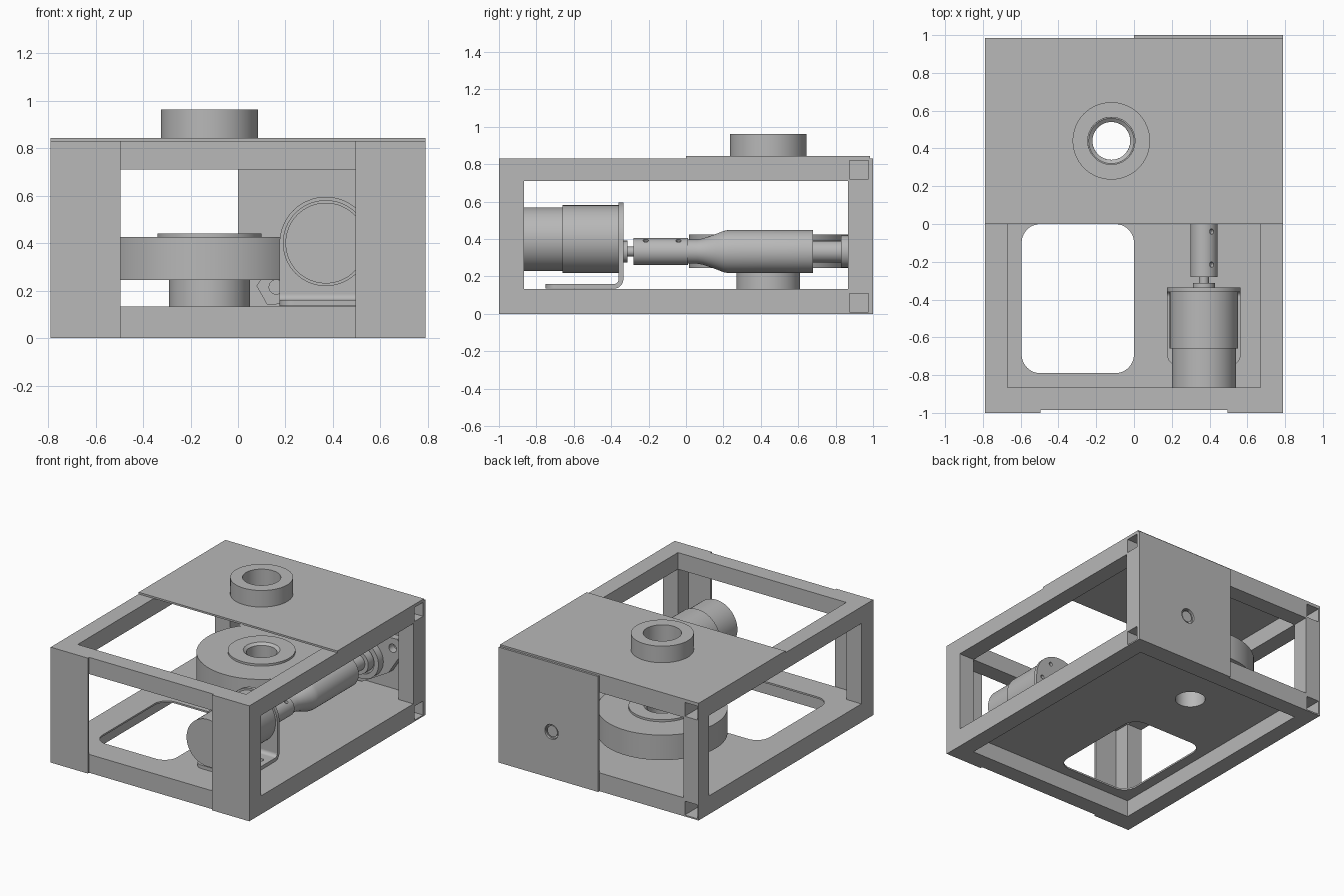
import bpy, bmesh, math
from mathutils import Matrix, Vector

cube = bpy.data.objects.get("Cube")
if cube:
    bpy.data.objects.remove(cube, do_unlink=True)

grey = bpy.data.materials.new("steel_grey")
grey.use_nodes = True
colour = (0.48, 0.48, 0.48, 1)
grey.diffuse_color = colour
grey.node_tree.nodes["Principled BSDF"].inputs["Base Color"].default_value = colour

# Local (u, v, depth) laid out along each world axis
AXES = {
    "X": Matrix(((0, 0, 1, 0), (1, 0, 0, 0), (0, 1, 0, 0), (0, 0, 0, 1))),
    "Y": Matrix(((1, 0, 0, 0), (0, 0, 1, 0), (0, 1, 0, 0), (0, 0, 0, 1))),
    "Z": Matrix.Identity(4),
}
made = []


def finish(name, bm, matrix):
    bm.transform(matrix)
    bmesh.ops.remove_doubles(bm, verts=bm.verts, dist=0.0001)
    bmesh.ops.recalc_face_normals(bm, faces=bm.faces)
    mesh = bpy.data.meshes.new(name)
    bm.to_mesh(mesh)
    bm.free()
    mesh.materials.clear()
    mesh.materials.append(grey)
    obj = bpy.data.objects.new(name, mesh)
    bpy.context.collection.objects.link(obj)
    made.append(obj)
    return obj


def prism(name, axis, start, end, *loops):
    """Extrude an outline, with any further loops as holes."""
    curve = bpy.data.curves.new(name, "CURVE")
    curve.dimensions = "2D"
    curve.fill_mode = "BOTH"
    curve.extrude = (end - start) / 2
    for loop in loops:
        spline = curve.splines.new("POLY")
        spline.points.add(len(loop) - 1)
        for point, (u, v) in zip(spline.points, loop):
            point.co = (u, v, 0, 1)
        spline.use_cyclic_u = True
    temp = bpy.data.objects.new("temp", curve)
    bpy.context.collection.objects.link(temp)
    bpy.context.view_layer.update()
    mesh = bpy.data.meshes.new_from_object(temp.evaluated_get(bpy.context.evaluated_depsgraph_get()))
    bm = bmesh.new()
    bm.from_mesh(mesh)
    bpy.data.objects.remove(temp)
    bpy.data.meshes.remove(mesh)
    return finish(name, bm, AXES[axis] @ Matrix.Translation((0, 0, (start + end) / 2)))


def lathe(name, axis, centre, profile, closed=False, steps=64):
    """Spin (radius, depth) points round an axis through centre."""
    bm = bmesh.new()
    verts = [bm.verts.new((r, 0, h)) for r, h in profile]
    edges = [bm.edges.new(pair) for pair in zip(verts, verts[1:])]
    if closed:
        edges.append(bm.edges.new((verts[-1], verts[0])))
    bmesh.ops.spin(bm, geom=verts + edges, cent=(0, 0, 0), axis=(0, 0, 1),
                   angle=math.tau, steps=steps, use_merge=True)
    return finish(name, bm, AXES[axis] @ Matrix.Translation((*centre, 0)))


def ring(name, axis, centre, outer, inner, a, b):
    return lathe(name, axis, centre, [(inner, a), (outer, a), (outer, b), (inner, b)], True)


def rod(name, axis, centre, radius, a, b):
    return lathe(name, axis, centre, [(0, a), (radius, a), (radius, b), (0, b)])


def rect(u0, v0, u1, v1):
    return [(u0, v0), (u1, v0), (u1, v1), (u0, v1)]


def arc(cu, cv, r, a0, a1, n=12):
    angles = [math.radians(a0 + (a1 - a0) * i / n) for i in range(n + 1)]
    return [(cu + r * math.cos(a), cv + r * math.sin(a)) for a in angles]


def circle(cu, cv, r, n=48):
    return arc(cu, cv, r, 0, 360, n)[:-1]


def rounded(u0, v0, u1, v1, r):
    corners = [(u1 - r, v1 - r), (u0 + r, v1 - r), (u0 + r, v0 + r), (u1 - r, v0 + r)]
    return [p for i, (u, v) in enumerate(corners) for p in arc(u, v, r, 90 * i, 90 * i + 90)]


W, D, T, WALL = 0.79, 0.985, 0.12, 0.01
GEAR = (-0.12, 0.44)
WORM = (0.37, 0.333)
MOTOR = (0.37, 0.40)


def tube(name, axis, u, v, start, end):
    prism(name, axis, start, end, rect(u, v, u + T, v + T),
          rect(u + WALL, v + WALL, u + T - WALL, v + T - WALL))


# Frame of hollow square tubes
for level, z in (("lower", 0), ("upper", 0.71)):
    tube(level + "_back_tube", "X", D - T, z, T - W, W)
    tube(level + "_front_tube", "X", -D, z, T - W, W - T)
    tube(level + "_right_tube", "Y", -W, z, -D, D)
    tube(level + "_left_tube", "Y", W - T, z, -D, D - T)
for side, x in (("right", -W), ("left", W - T)):
    for end, y in (("front", -D), ("back", D - T)):
        tube(f"{end}_{side}_post", "Z", x, y, 0.13, 0.71)

# Cover plates
prism("floor_plate", "Z", 0.12, 0.132, rect(-W, -D, W, D),
      rounded(-0.595, -0.79, 0, 0, 0.1), circle(*GEAR, 0.1))
prism("top_plate", "Z", 0.83, 0.843, rect(-W, 0, W, D), circle(*GEAR, 0.125))
prism("back_plate", "Y", D, 1, rect(0, 0, W, 0.83), circle(*WORM, 0.053))
for side, x in (("right", -W), ("left", 0.495)):
    prism(f"front_{side}_plate", "Y", -1, -D, rect(x, 0, x + 0.295, 0.83))

# Gear wheel, its hub and the top collar
ring("top_collar", "Z", GEAR, 0.205, 0.125, 0.843, 0.962)
lathe("gear_wheel", "Z", GEAR, [
    (0.1, 0.13), (0.17, 0.13), (0.17, 0.245), (0.425, 0.245), (0.425, 0.425),
    (0.22, 0.425), (0.22, 0.44), (0.12, 0.44), (0.1, 0.425)], True, 96)

# Worm with its shaft
lathe("worm_shaft", "Y", WORM, [
    (0, 0), (0.065, 0), (0.065, 0.06), (0.07, 0.09), (0.083, 0.13), (0.1, 0.175),
    (0.11, 0.2), (0.115, 0.225), (0.115, 0.68), (0.058, 0.68), (0.058, 0.85),
    (0.04, 0.85), (0.04, 0.99), (0, 0.99)])

# Shaft coupling with set screw sockets
coupling = rod("shaft_coupling", "Y", WORM, 0.072, -0.28, 0.01)
out = Vector((0.57, 0, 0.82)).normalized()
for i, y in enumerate((-0.215, -0.04)):
    cutter = rod(f"socket_cutter_{i}", "Z", (0, 0), 0.014, 0.045, 0.1)
    cutter.matrix_world = (Matrix.Translation((WORM[0], y, WORM[1]))
                           @ out.to_track_quat("Z", "Y").to_matrix().to_4x4())
    cutter.hide_render = True
    cutter.hide_set(True)
    made.remove(cutter)
    cut = coupling.modifiers.new("socket", "BOOLEAN")
    cut.operation = "DIFFERENCE"
    cut.object = cutter

# Flanged bearing on the back plate
turn = math.radians(29.5)


def on_flange(along, across):
    return (WORM[0] + along * math.cos(turn) - across * math.sin(turn),
            WORM[1] + along * math.sin(turn) + across * math.cos(turn))


outline = [(0.31, -0.045), (0.31, 0.045), (0.12, 0.145), (-0.12, 0.145),
           (-0.31, 0.045), (-0.31, -0.045), (-0.12, -0.145), (0.12, -0.145)]
prism("bearing_flange", "Y", 0.93, D, [on_flange(*p) for p in outline],
      circle(*WORM, 0.08), *[circle(*on_flange(s * 0.24, 0), 0.03) for s in (-1, 1)])
ring("bearing_housing", "Y", WORM, 0.135, 0.1, 0.875, D)
ring("bearing_race", "Y", WORM, 0.085, 0.05, 0.83, D)
ring("bearing_seal", "Y", WORM, 0.105, 0.08, 0.895, D)

# Motor with offset output shaft
lathe("motor_body", "Y", MOTOR, [
    (0, -0.87), (0.17, -0.87), (0.17, -0.66), (0.181, -0.66), (0.181, -0.358), (0, -0.358)])
lathe("motor_output_shaft", "Y", WORM, [
    (0, -0.36), (0.058, -0.36), (0.058, -0.312), (0.026, -0.312), (0.026, -0.27), (0, -0.27)])

# Motor bracket: upright, bend and foot
left, right = MOTOR[0] - 0.195, MOTOR[0] + 0.195
holes = [circle(x, z, 0.014, 16) for x, z in circle(*MOTOR, 0.145, 6)]
prism("bracket_upright", "Y", -0.36, -0.335,
      [(left, 0.185), (right, 0.185)] + arc(*MOTOR, 0.195, 0, 180, 32), *holes)
prism("bracket_bend", "X", left, right,
      arc(-0.385, 0.185, 0.05, -90, 0) + arc(-0.385, 0.185, 0.025, 0, -90))
foot = arc(right - 0.06, -0.69, 0.06, 0, -90) + arc(left + 0.06, -0.69, 0.06, -90, -180)
prism("bracket_foot", "Z", 0.135, 0.16, [(left, -0.385), (right, -0.385)] + foot,
      *[circle(x, y, 0.018, 16) for x in (left + 0.06, right - 0.06) for y in (-0.46, -0.66)])

# Smooth the round surfaces, keep the edges sharp
bpy.ops.object.select_all(action="DESELECT")
for obj in made:
    obj.select_set(True)
bpy.context.view_layer.objects.active = made[0]
bpy.ops.object.shade_smooth_by_angle(angle=math.radians(30))
